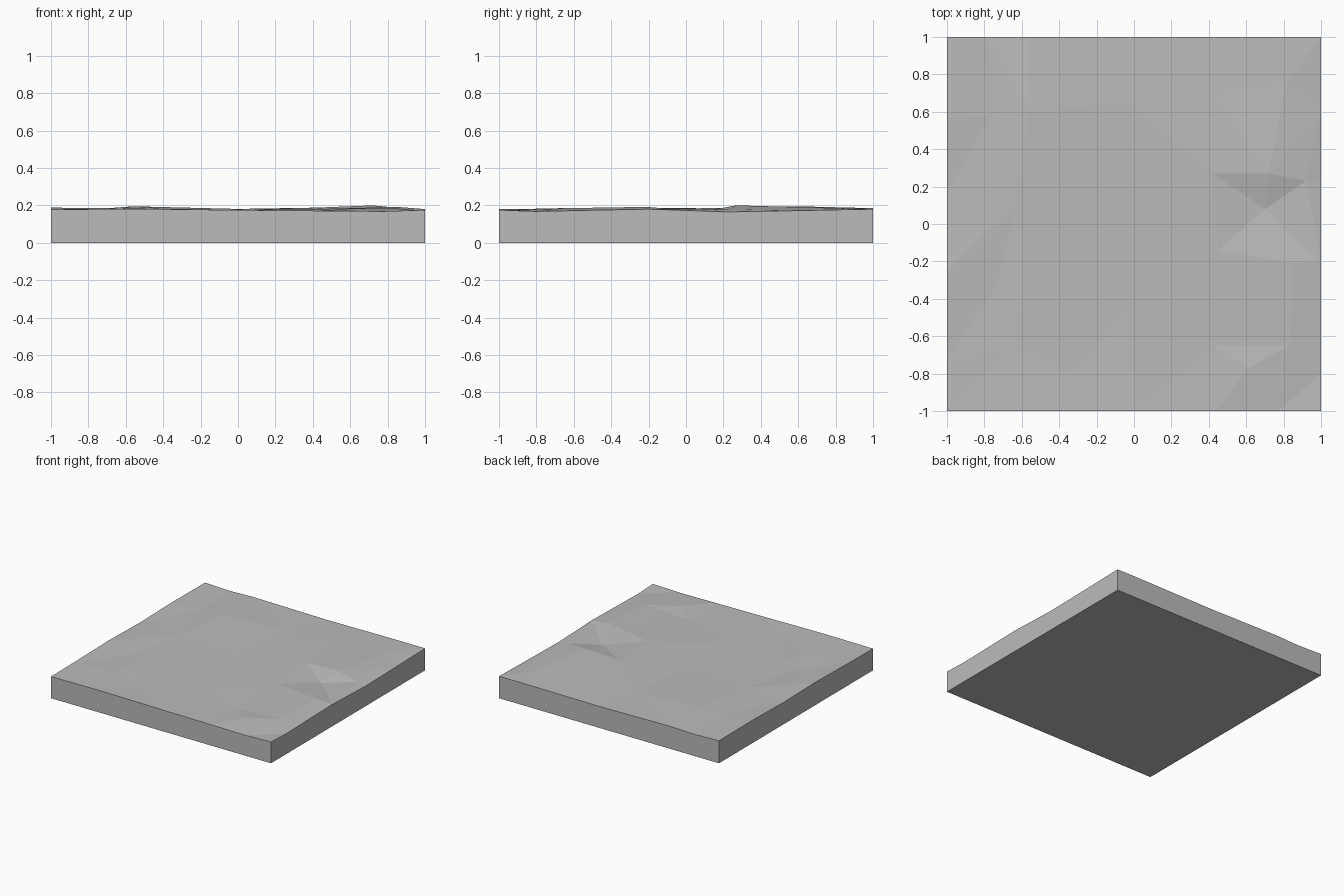
import bpy
import bmesh
from mathutils import Vector
from mathutils.geometry import delaunay_2d_cdt

default_cube = bpy.data.objects.get("Cube")
if default_cube:
    bpy.data.objects.remove(default_cube, do_unlink=True)


def flat_material(name, level):
    material = bpy.data.materials.new(name)
    colour = (level, level, level, 1.0)
    material.diffuse_color = colour
    material.use_nodes = True
    shader = material.node_tree.nodes["Principled BSDF"]
    shader.inputs["Base Color"].default_value = colour
    shader.inputs["Roughness"].default_value = 0.9
    return material


# Rim heights, as (distance along the edge, height), corners included once
front_rim = [(-1, .178), (-.56, .181), (0, .175), (.44, .171), (.77, .168)]
right_rim = [(-1, .175), (-.8, .168), (-.2, .18), (.22, .165), (.6, .172)]
back_rim = [(1, .18), (.77, .181), (.1, .176), (-.56, .185), (-.77, .178)]
left_rim = [(1, .185), (.57, .188), (.17, .18), (-.25, .188), (-.72, .18)]

# Ridges and hollows inside the slab
west_points = [
    (-.56, .6, .195), (-.62, .12, .184), (-.4, .1, .183), (-.74, -.35, .175),
    (-.6, -.42, .182), (-.65, -.66, .18), (-.33, -.8, .175), (-.76, .58, .18),
]
middle_points = [
    (0, .65, .181), (-.04, .07, .176), (-.03, -.46, .174), (.22, -.24, .178),
]
east_points = [
    (.42, .69, .183), (.81, .75, .187), (.42, .27, .188), (.72, .27, .2),
    (.92, .23, .179), (.7, .08, .166), (.45, -.14, .181), (.85, -.21, .192),
    (.44, -.65, .168), (.61, -.77, .184), (.83, -.65, .185),
]

points = [Vector((x, -1, z)) for x, z in front_rim]
points += [Vector((1, y, z)) for y, z in right_rim]
points += [Vector((x, 1, z)) for x, z in back_rim]
points += [Vector((-1, y, z)) for y, z in left_rim]
rim_count = len(points)
points += [Vector(p) for p in west_points + middle_points + east_points]

# Keep the outline and the main creases as edges of the triangulation
creases = [(i, (i + 1) % rim_count) for i in range(rim_count)]


def crease(*path):
    """Join the inner points nearest to each position of a path."""
    indices = [
        min(range(len(points)), key=lambda i: (points[i].xy - Vector(p)).length)
        for p in path
    ]
    creases.extend(zip(indices, indices[1:]))


crease((-.56, .6), (0, .65), (.42, .69), (.81, .75))
crease((.42, .27), (.72, .27), (.92, .23), (.7, .08), (.42, .27))
crease((.7, .08), (.45, -.14), (.85, -.21), (.44, -.65), (.61, -.77))
crease((-.56, -1), (-.33, -.8), (0, -1))
crease((-1, -.25), (-.74, -.35), (-1, -.72))

flat = delaunay_2d_cdt([p.xy for p in points], creases, [], 0, 0.0001)
flat_verts, flat_faces, vert_sources = flat[0], flat[2], flat[3]

# Uneven top surface
bm = bmesh.new()
top_verts = [
    bm.verts.new((v.x, v.y, points[source[0]].z if source else 0.18))
    for v, source in zip(flat_verts, vert_sources)
]
for face in flat_faces:
    bm.faces.new([top_verts[i] for i in face])

# Straight walls and flat underside
extruded = bmesh.ops.extrude_face_region(
    bm, geom=list(bm.faces), use_keep_orig=True)["geom"]
for item in extruded:
    if isinstance(item, bmesh.types.BMVert):
        item.co.z = 0
underside = [f for f in bm.faces if all(v.co.z == 0 for v in f.verts)]
bmesh.ops.dissolve_faces(bm, faces=underside)
bmesh.ops.recalc_face_normals(bm, faces=list(bm.faces))

mesh = bpy.data.meshes.new("ground_slab")
bm.to_mesh(mesh)
bm.free()
mesh.materials.append(flat_material("stone grey", 0.5))
slab = bpy.data.objects.new("ground_slab", mesh)
bpy.context.collection.objects.link(slab)
